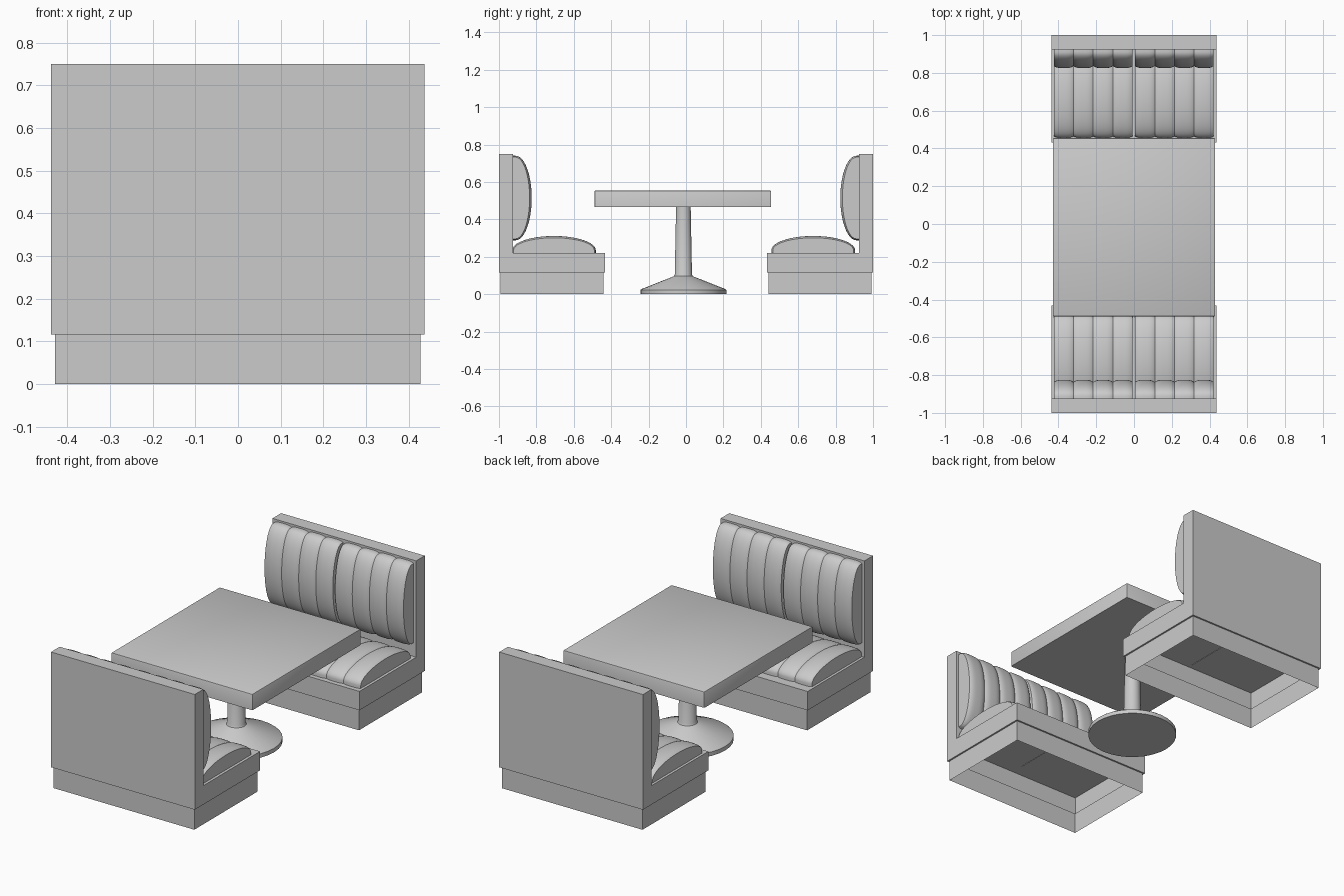
import bpy, bmesh, math

if "Cube" in bpy.data.objects:
    bpy.data.objects.remove(bpy.data.objects["Cube"])

grey = bpy.data.materials.new("plain_grey")
grey.diffuse_color = (0.6, 0.6, 0.6, 1)
grey.use_nodes = True
grey.node_tree.nodes["Principled BSDF"].inputs["Base Color"].default_value = grey.diffuse_color


def finish(name, bm, smooth=None):
    bmesh.ops.recalc_face_normals(bm, faces=bm.faces)
    mesh = bpy.data.meshes.new(name)
    bm.to_mesh(mesh)
    bm.free()
    mesh.materials.append(grey)
    ob = bpy.data.objects.new(name, mesh)
    bpy.context.collection.objects.link(ob)
    if smooth:
        bpy.ops.object.select_all(action='DESELECT')
        ob.select_set(True)
        bpy.context.view_layer.objects.active = ob
        bpy.ops.object.shade_smooth_by_angle(angle=math.radians(smooth))
    return ob


# Bench shell: L profile, stepped plinth with open underside, closed seat deck
def bench(name, side):
    bm = bmesh.new()
    profile = [(0.432, 0.116), (1, 0.116), (1, 0.75),
               (0.925, 0.75), (0.925, 0.22), (0.432, 0.22)]
    ends = [[bm.verts.new((x, side * y, z)) for y, z in profile]
            for x in (-0.438, 0.437)]
    for end in ends:
        bm.faces.new(end)
    for i in range(6):
        j = (i + 1) % 6
        face = bm.faces.new((ends[0][i], ends[0][j], ends[1][j], ends[1][i]))
        if i == 0:
            bottom = face
    bmesh.ops.recalc_face_normals(bm, faces=bm.faces)
    bmesh.ops.inset_region(bm, faces=[bottom], thickness=0.013)
    out = bmesh.ops.extrude_face_region(bm, geom=[bottom])
    for v in [g for g in out["geom"] if isinstance(g, bmesh.types.BMVert)]:
        v.co.z = 0
    caps = [g for g in out["geom"] if isinstance(g, bmesh.types.BMFace)]
    bmesh.ops.delete(bm, geom=caps, context='FACES')
    if bottom.is_valid:
        bmesh.ops.delete(bm, geom=[bottom], context='FACES_ONLY')
    bm.faces.new([bm.verts.new((x, side * y, 0.217)) for x, y in
                  ((-0.436, 0.434), (0.436, 0.434), (0.436, 0.998), (-0.436, 0.998))])
    finish(name, bm)


# Row of padded channels: domed profile of given length, pinched at each seam
def cushion(name, x0, length, skirt, height, place):
    bm = bmesh.new()
    width, cols, steps = 0.104, 10, 28
    for c in range(4):
        rows = []
        for i in range(cols + 1):
            u = 2 * i / cols - 1
            u = math.copysign(1 - (1 - abs(u)) ** 1.4, u)
            s = 1 - 0.13 * abs(u) ** 3.5
            e = 1 - 0.035 * abs(u) ** 4
            x = x0 + width * (c + (u + 1) / 2)
            pts = [(length / 2 * e, 0)]
            for k in range(steps + 1):
                a = math.pi * k / steps
                pts.append((length / 2 * e * math.cos(a),
                            skirt + height * s * math.sin(a)))
            pts.append((-length / 2 * e, 0))
            rows.append([bm.verts.new(place(x, t, h)) for t, h in pts])
        for a, b in zip(rows, rows[1:]):
            n = len(a)
            for k in range(n):
                bm.faces.new((a[k], a[(k + 1) % n], b[(k + 1) % n], b[k]))
        bm.faces.new(rows[0])
        bm.faces.new(rows[-1])
    finish(name, bm, 50)


for label, side, seat_mid in (("front", -1, 0.706), ("rear", 1, 0.680)):
    bench(label + "_bench_shell", side)
    for part, x0 in (("left", -0.424), ("right", 0.006)):
        cushion(f"{label}_{part}_seat_cushion", x0, 0.447, 0.02, 0.076,
                lambda x, t, h: (x, side * (seat_mid + t), 0.215 + h))
        cushion(f"{label}_{part}_back_cushion", x0, 0.452, 0.015, 0.086,
                lambda x, t, h: (x, side * (0.926 - h), 0.514 + t))

# Table top with a slim softened edge
bm = bmesh.new()
bmesh.ops.create_cube(bm, size=1)
for v in bm.verts:
    v.co = (v.co.x * 0.86, v.co.y * 0.944 - 0.017, v.co.z * 0.088 + 0.51)
rim = [e for e in bm.edges if min(v.co.z for v in e.verts) > 0.5
       or abs(e.verts[0].co.z - e.verts[1].co.z) > 0.05]
bmesh.ops.bevel(bm, geom=rim, offset=0.006, segments=2, profile=0.5, affect='EDGES')
finish("table_top", bm, 30)

# Turned pedestal: flared foot and slightly tapered column
bm = bmesh.new()
rings = []
for r, z in ((0.23, 0), (0.23, 0.022), (0.222, 0.028), (0.05, 0.096),
             (0.046, 0.105), (0.039, 0.467)):
    rings.append([bm.verts.new((r * math.cos(a), r * math.sin(a) - 0.014, z))
                  for a in (2 * math.pi * k / 32 for k in range(32))])
for a, b in zip(rings, rings[1:]):
    for k in range(32):
        bm.faces.new((a[k], a[(k + 1) % 32], b[(k + 1) % 32], b[k]))
bm.faces.new(rings[0])
bm.faces.new(rings[-1])
finish("table_pedestal", bm, 30)
